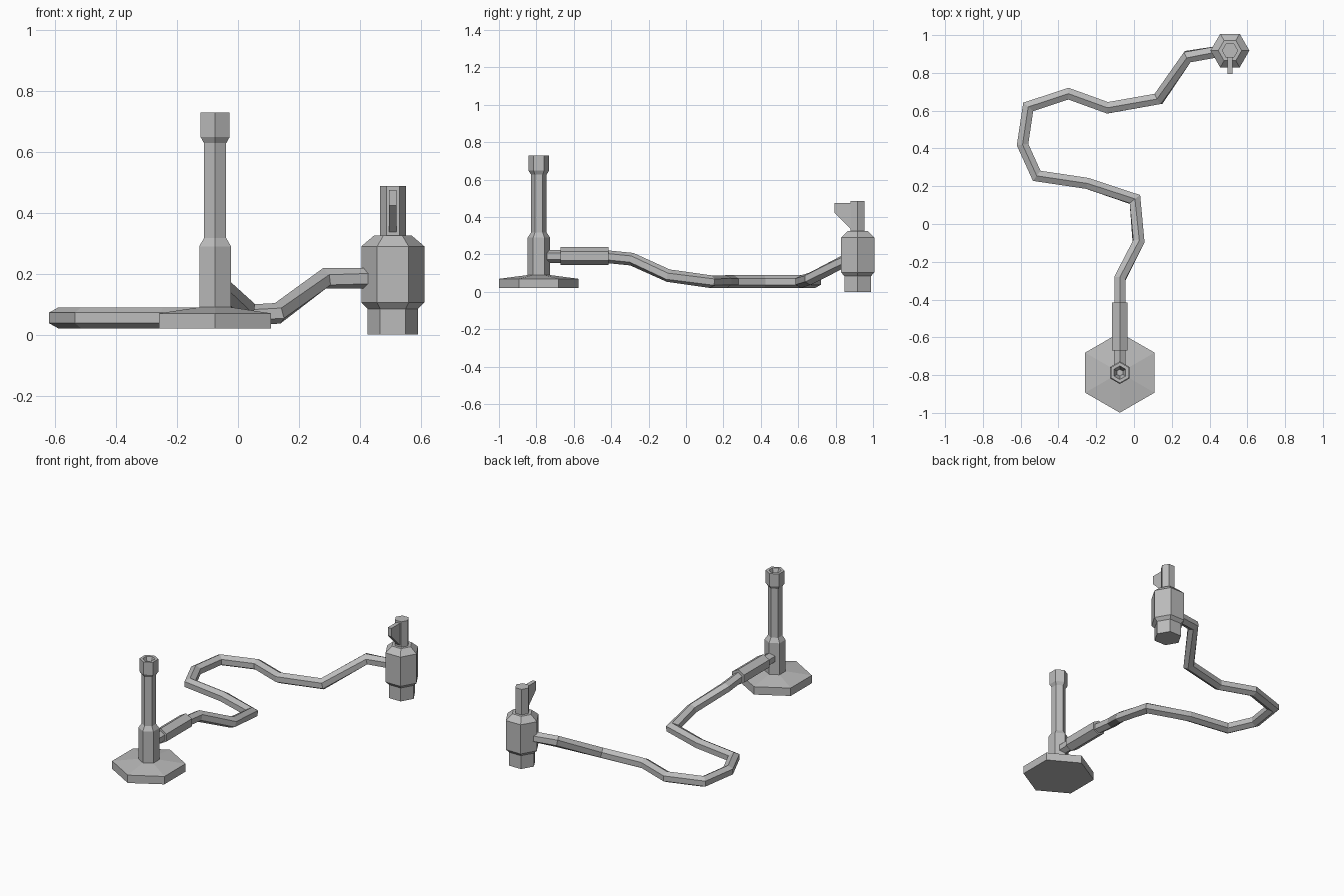
import bpy, bmesh
from math import cos, sin, pi
from mathutils import Vector

SIDES = 6
X, Y, Z = Vector((1, 0, 0)), Vector((0, 1, 0)), Vector((0, 0, 1))

old = bpy.data.objects.get("Cube")
if old:
    bpy.data.objects.remove(old)

grey = bpy.data.materials.new("plain grey")
grey.use_nodes = True
colour = (0.5, 0.5, 0.5, 1)
grey.diffuse_color = colour
grey.node_tree.nodes["Principled BSDF"].inputs["Base Color"].default_value = colour


def finish(name, bm):
    bmesh.ops.recalc_face_normals(bm, faces=bm.faces)
    mesh = bpy.data.meshes.new(name)
    bm.to_mesh(mesh)
    bm.free()
    mesh.materials.append(grey)
    obj = bpy.data.objects.new(name, mesh)
    bpy.context.collection.objects.link(obj)
    return obj


def skin(name, rings):
    """Join hexagonal rings into a closed skin; a one-point ring is a tip."""
    bm = bmesh.new()
    loops = [[bm.verts.new(p) for p in ring] for ring in rings]
    for a, b in zip(loops, loops[1:]):
        for i in range(SIDES):
            j = (i + 1) % SIDES
            if len(b) == 1:
                bm.faces.new((a[i], a[j], b[0]))
            else:
                bm.faces.new((a[i], a[j], b[j], b[i]))
    for end in (loops[0], loops[-1]):
        if len(end) > 1:
            bm.faces.new(end)
    return finish(name, bm)


def hexagon(centre, radius, u, v):
    if radius == 0:
        return [centre]
    angles = [2 * pi * i / SIDES for i in range(SIDES)]
    return [centre + radius * (cos(a) * u + sin(a) * v) for a in angles]


def turned(name, x, y, corner, profile):
    """Upright hexagonal part from (radius, height) pairs."""
    side = Z.cross(corner)
    return skin(name, [hexagon(Vector((x, y, z)), r, corner, side) for r, z in profile])


def tube(name, path, radius):
    """Hexagonal tube with mitred joints and one edge on top."""
    pts = [Vector(p) for p in path]
    dirs = [(b - a).normalized() for a, b in zip(pts, pts[1:])]
    rings = []
    for i, p in enumerate(pts):
        d = dirs[max(i - 1, 0)]
        n = (d + dirs[min(i, len(dirs) - 1)]).normalized()
        side = Z.cross(d).normalized()
        up = d.cross(side)
        # slide the straight ring along its segment onto the mitre plane
        ring = hexagon(p, radius, up, side)
        rings.append([q - d * ((q - p).dot(n) / d.dot(n)) for q in ring])
    return skin(name, rings)


# Burner
bx, by = -0.075, -0.787
turned("burner_base", bx, by, Y, [(0.212, 0.02), (0.212, 0.07), (0.06, 0.09)])
turned("burner_barrel", bx, by, Y, [
    (0.06, 0.08), (0.06, 0.29), (0.042, 0.317), (0.042, 0.628), (0.055, 0.648),
    (0.055, 0.728), (0.036, 0.728), (0.018, 0.68), (0, 0.68)])
tube("gas_inlet", [(bx, by, 0.19), (bx, -0.65, 0.19)], 0.035)
tube("hose_sleeve", [(bx, -0.67, 0.192), (bx, -0.415, 0.192)], 0.048)

# Hose
tube("hose", [
    (bx, -0.44, 0.19), (bx, -0.29, 0.175), (0.024, -0.095, 0.087),
    (0.005, 0.13, 0.055), (-0.247, 0.215, 0.055), (-0.515, 0.255, 0.055),
    (-0.59, 0.42, 0.055), (-0.56, 0.62, 0.055), (-0.347, 0.69, 0.055),
    (-0.14, 0.615, 0.055), (0.13, 0.663, 0.07), (0.284, 0.886, 0.185),
    (0.46, 0.915, 0.185)], 0.034)

# Gas tap
tx, ty = 0.508, 0.918
turned("tap_body", tx, ty, X, [
    (0.083, 0), (0.083, 0.085), (0.103, 0.105), (0.103, 0.29), (0.062, 0.325)])
turned("tap_stem", tx, ty, X, [(0.043, 0.315), (0.043, 0.487)])

# Tap handle: a thin fin pointing forward
bm = bmesh.new()
outline = [(0.9, 0.475), (0.795, 0.475), (0.795, 0.423), (0.885, 0.332), (0.9, 0.332)]
face = bm.faces.new([bm.verts.new((tx - 0.0125, y, z)) for y, z in outline])
out = bmesh.ops.extrude_face_region(bm, geom=[face])
moved = [g for g in out["geom"] if isinstance(g, bmesh.types.BMVert)]
bmesh.ops.translate(bm, verts=moved, vec=X * 0.025)
finish("tap_handle", bm)
